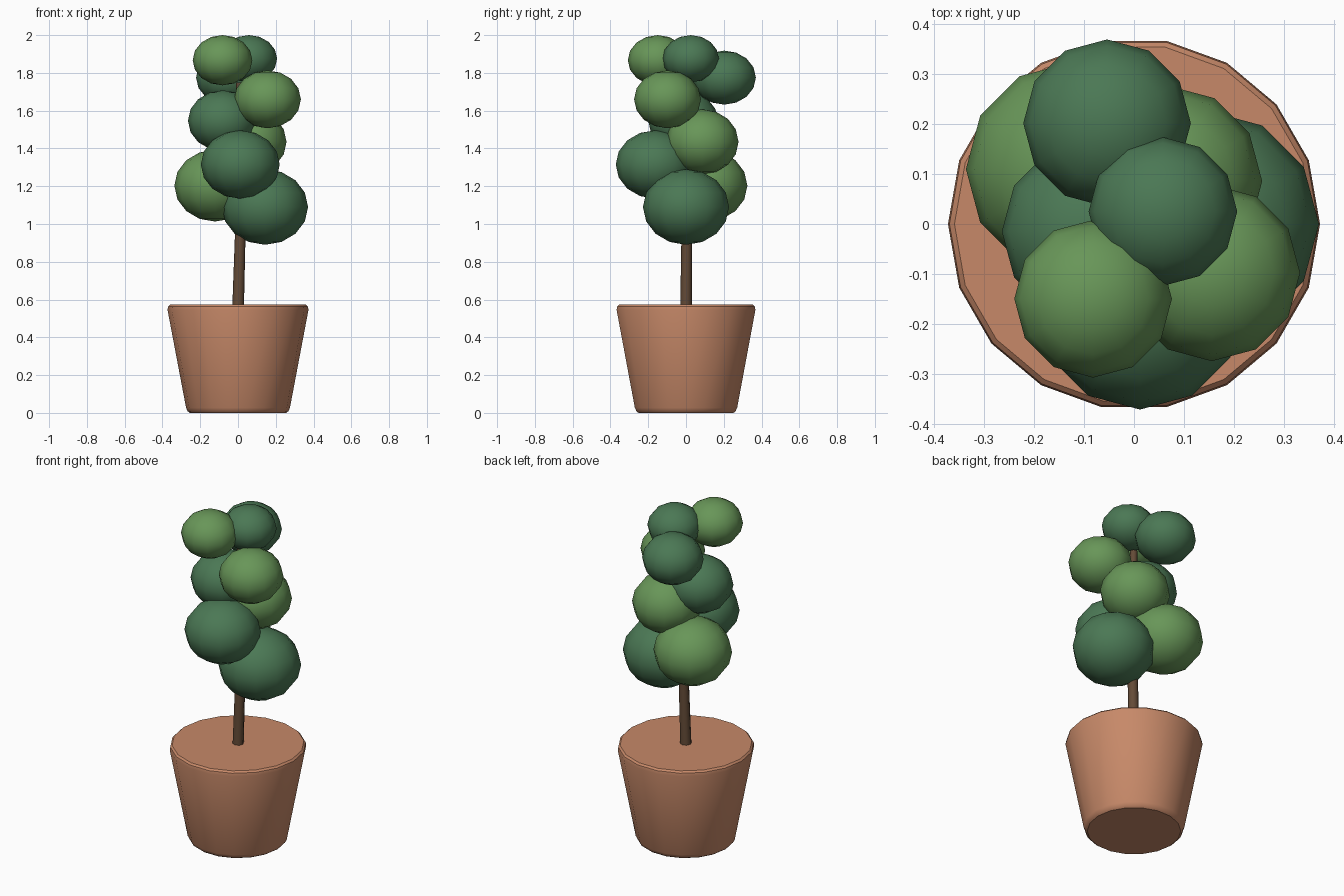
import bpy, bmesh, math

if "Cube" in bpy.data.objects:
    bpy.data.objects.remove(bpy.data.objects["Cube"])


def material(name, rgb):
    m = bpy.data.materials.new(name)
    m.diffuse_color = (*rgb, 1)
    m.use_nodes = True
    m.node_tree.nodes["Principled BSDF"].inputs["Base Color"].default_value = m.diffuse_color
    return m


CLAY = material("clay", (0.57, 0.25, 0.14))
BARK = material("bark", (0.127, 0.07, 0.038))
LIGHT = material("light_leaf", (0.138, 0.305, 0.098))
DARK = material("dark_leaf", (0.07, 0.188, 0.09))


def finish(name, bm, mat, angle):
    bmesh.ops.recalc_face_normals(bm, faces=bm.faces)
    me = bpy.data.meshes.new(name)
    bm.to_mesh(me)
    bm.free()
    me.materials.append(mat)
    ob = bpy.data.objects.new(name, me)
    bpy.context.collection.objects.link(ob)
    bpy.ops.object.select_all(action='DESELECT')
    bpy.context.view_layer.objects.active = ob
    ob.select_set(True)
    bpy.ops.object.shade_smooth_by_angle(angle=math.radians(angle))
    return ob


def loft(name, sections, sides, mat, angle):
    """Capped tube through circular sections (x, y, z, radius)."""
    bm = bmesh.new()
    rings = []
    for x, y, z, r in sections:
        rings.append([bm.verts.new((x + r * math.cos(2 * math.pi * i / sides),
                                    y + r * math.sin(2 * math.pi * i / sides), z))
                      for i in range(sides)])
    for a, b in zip(rings, rings[1:]):
        for i in range(sides):
            j = (i + 1) % sides
            bm.faces.new((a[i], a[j], b[j], b[i]))
    bm.faces.new(rings[0][::-1])
    bm.faces.new(rings[-1])
    return finish(name, bm, mat, angle)


# Tapered pot with softened edges
loft("pot", [(0, 0, 0, 0.255), (0, 0, 0.008, 0.266), (0, 0, 0.027, 0.275),
             (0, 0, 0.545, 0.373), (0, 0, 0.563, 0.37), (0, 0, 0.573, 0.36)],
     18, CLAY, 35)

# Slightly leaning trunk
loft("trunk", [(0, 0, 0.54, 0.031), (0.012, 0.004, 0.95, 0.028),
               (0.02, 0.005, 1.3, 0.025), (0.01, 0.01, 1.75, 0.02)],
     8, BARK, 50)

# Foliage clumps spiralling up the trunk: x, y, z, radius, half height
CLUMPS = [
    (0.143, 0.0, 1.09, 0.228, 0.20),
    (-0.122, 0.11, 1.203, 0.215, 0.19),
    (0.012, -0.163, 1.315, 0.209, 0.181),
    (0.065, 0.086, 1.435, 0.192, 0.172),
    (-0.08, -0.015, 1.547, 0.185, 0.161),
    (0.156, -0.098, 1.66, 0.177, 0.153),
    (-0.054, 0.202, 1.775, 0.168, 0.143),
    (-0.082, -0.15, 1.867, 0.158, 0.133),
    (0.058, 0.025, 1.875, 0.149, 0.125),
]
for i, (x, y, z, r, h) in enumerate(CLUMPS):
    bm = bmesh.new()
    bmesh.ops.create_uvsphere(bm, u_segments=12, v_segments=8, radius=1)
    bmesh.ops.scale(bm, vec=(r, r, h), verts=bm.verts)
    bmesh.ops.translate(bm, vec=(x, y, z), verts=bm.verts)
    finish(f"foliage_clump_{i + 1}", bm, LIGHT if i % 2 else DARK, 60)
bpy.data.objects["foliage_clump_7"].data.materials[0] = DARK
